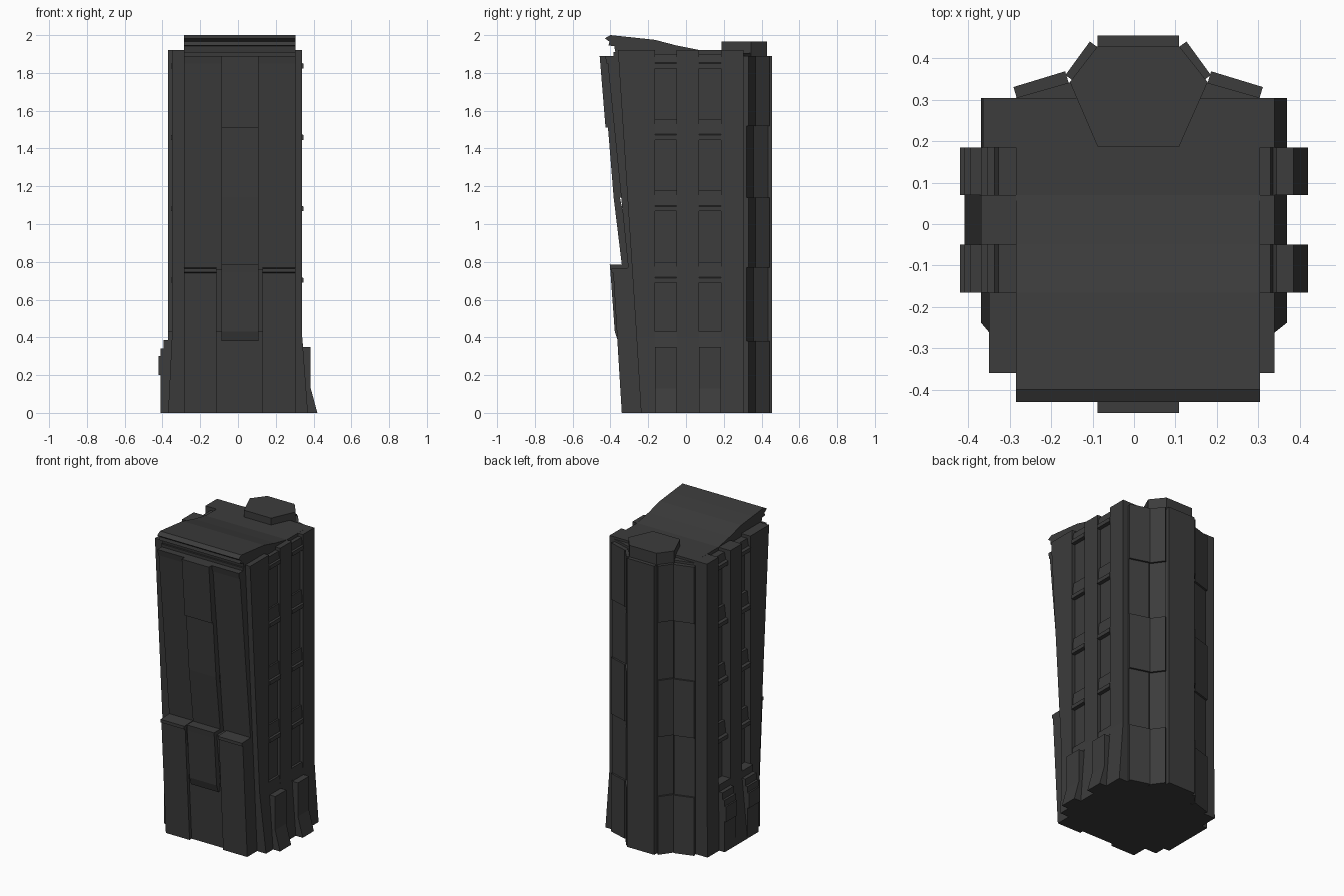
import bpy, bmesh
from mathutils import Vector

if "Cube" in bpy.data.objects:
    bpy.data.objects.remove(bpy.data.objects["Cube"])

mat = bpy.data.materials.new("dark_concrete")
mat.diffuse_color = (0.045, 0.045, 0.045, 1)
mat.use_nodes = True
mat.node_tree.nodes["Principled BSDF"].inputs["Base Color"].default_value = mat.diffuse_color


def loft(name, a, b):
    """Closed solid between two matching rings of 3D points."""
    bm = bmesh.new()
    va = [bm.verts.new(p) for p in a]
    vb = [bm.verts.new(p) for p in b]
    n = len(va)
    bm.faces.new(va)
    bm.faces.new(vb)
    for i in range(n):
        j = (i + 1) % n
        bm.faces.new((va[i], va[j], vb[j], vb[i]))
    bmesh.ops.recalc_face_normals(bm, faces=bm.faces)
    me = bpy.data.meshes.new(name)
    bm.to_mesh(me)
    bm.free()
    me.materials.append(mat)
    ob = bpy.data.objects.new(name, me)
    bpy.context.collection.objects.link(ob)
    return ob


def prism_x(name, yz, x0, x1):
    return loft(name, [(x0, y, z) for y, z in yz], [(x1, y, z) for y, z in yz])


def prism_y(name, xz, y0, y1):
    return loft(name, [(x, y0, z) for x, z in xz], [(x, y1, z) for x, z in xz])


def prism_z(name, xy, z0, z1):
    return loft(name, [(x, y, z0) for x, y in xy], [(x, y, z1) for x, y in xy])


XL, XR = -0.285, 0.305      # main block width
CL, CR = -0.088, 0.109      # centre bay width
MID = 0.01                  # axis of the tower

# Main leaning core and faceted back core
prism_x("core", [(-0.29, 0), (-0.29, 0.70), (-0.385, 1.91), (0.305, 1.91), (0.305, 0)], XL, XR)
back = [(XR, 0.30), (XR, 0.305), (0.165, 0.345), (CR, 0.43),
        (CL, 0.43), (-0.145, 0.345), (XL, 0.305), (XL, 0.30)]
prism_z("back_core", back, 0, 1.905)
prism_z("back_strip", [(CL, 0.40), (CR, 0.40), (CR, 0.455), (CL, 0.455)], 0, 1.89)

# Raised and shallow panels on the back facets
levels = [0, 0.38, 0.77, 1.14, 1.52, 1.89]
facets = [("wing_panel", (0.305, 0.31), (0.18, 0.348)),
          ("chamfer_panel", (0.168, 0.347), (0.109, 0.428))]
for name, p, q in facets:
    p, q = Vector(p), Vector(q)
    d = (q - p).normalized()
    nrm = Vector((-d.y, d.x))
    if nrm.y < 0:
        nrm = -nrm
    for i in range(5):
        t = 0.022 if i % 2 == 0 else 0.010
        quad = [p - nrm * 0.01, q - nrm * 0.01, q + nrm * t, p + nrm * t]
        for s in (1, -1):
            prism_z(name, [(MID + s * (v.x - MID), v.y) for v in quad], levels[i], levels[i + 1])

# Rooftop hexagonal penthouse
prism_z("penthouse", [(CL, 0.187), (-0.155, 0.343), (CL, 0.43), (CR, 0.43),
                      (0.178, 0.343), (CR, 0.187)], 1.88, 1.965)

# Sloped roof with overhanging front lip
prism_x("roof", [(-0.43, 1.983), (-0.40, 2.0), (-0.285, 1.988), (-0.165, 1.975), (-0.05, 1.945),
                 (0.07, 1.921), (0.305, 1.92), (0.305, 1.89), (-0.37, 1.89),
                 (-0.38, 1.942), (-0.41, 1.945), (-0.405, 1.965)], XL, XR)

# Upper front: side columns with caps, stepped centre bay
for x0, x1 in ((XL, CL), (CR, XR)):
    prism_x("upper_column", [(-0.305, 0.76), (-0.417, 1.88), (-0.36, 1.88), (-0.27, 0.76)], x0, x1)
    prism_x("column_cap", [(-0.42, 1.85), (-0.428, 1.89), (-0.36, 1.89), (-0.36, 1.85)], x0, x1)
for z0, z1, y0, y1 in ((0.77, 1.14, -0.338, -0.383), (1.14, 1.51, -0.383, -0.413),
                       (1.51, 1.89, -0.426, -0.457)):
    prism_x("centre_bay", [(y0, z0), (y1, z1), (-0.35, z1), (-0.27, z0)], CL, CR)

# Lower front: two columns, hung centre panel, recessed entrance
for x0, x1 in ((XL, CL - 0.025), (CR + 0.022, XR)):
    prism_x("lower_column", [(-0.34, 0), (-0.385, 0.74), (-0.395, 0.745), (-0.395, 0.765),
                             (-0.27, 0.77), (-0.27, 0)], x0, x1)
prism_x("entrance_back", [(-0.318, 0), (-0.345, 0.43), (-0.27, 0.43), (-0.27, 0)], CL - 0.025, CR + 0.022)
prism_x("entrance_jamb", [(-0.33, 0.38), (-0.375, 0.76), (-0.27, 0.76), (-0.27, 0.38)], CL - 0.025, CR + 0.022)
prism_x("entrance_panel", [(-0.36, 0.38), (-0.377, 0.43), (-0.40, 0.745), (-0.404, 0.785),
                           (-0.27, 0.785), (-0.27, 0.38)], CL, CR)

# Side piers: front one leans, all flare out at the foot
sides = [("right", 0.30, 0.32, (0.34, 0.34, 0.34), (0.37, 0.37, 0.37)),
         ("left", -0.28, -0.31, (-0.35, -0.37, -0.365), (-0.37, -0.41, -0.37))]
ribs = ((-0.165, -0.05), (0.07, 0.185))
for side, inner, chan, tops, feet in sides:
    prism_x(side + "_channel_wall", [(-0.19, 0), (-0.19, 1.90), (0.20, 1.90), (0.20, 0)], inner, chan)
    rings = []
    for z, yf, xo in ((1.92, -0.36, tops[0]), (0.40, -0.262, tops[0]), (0, -0.238, feet[0])):
        rings.append([(inner, yf, z), (xo, yf, z), (xo, -0.165, z), (inner, -0.165, z)])
    loft(side + "_front_pier", rings[0], rings[1])
    loft(side + "_front_pier_foot", rings[1], rings[2])
    for i, (y0, y1) in ((1, (-0.05, 0.07)), (2, (0.185, 0.305))):
        prism_y(side + "_pier", [(inner, 0), (inner, 1.92), (tops[i], 1.92), (tops[i], 0.40), (feet[i], 0)], y0, y1)
    for y0, y1 in ribs:
        # window ledges in the channels
        s = 1 if side == "right" else -1
        depth = 0.026 if s > 0 else 0.045
        for k in range(4):
            z = 0.69 + 0.378 * k
            top = min(z + 0.11, 1.90)
            prism_y(side + "_ledge", [(inner, z), (chan + s * depth, z), (chan + s * depth, z + 0.025),
                                      (chan + s * depth * 0.6, z + 0.03),
                                      (chan + s * depth * 0.4, top), (inner, top)], y0, y1)

# Buttress blocks at the foot of each channel
right_foot = [(0.30, 0), (0.30, 0.43), (0.335, 0.43), (0.345, 0.35), (0.385, 0.35), (0.385, 0.13), (0.42, 0)]
left_foot = [(-0.28, 0), (-0.28, 0.43), (-0.37, 0.43), (-0.37, 0.385), (-0.395, 0.385), (-0.395, 0.34),
             (-0.41, 0.34), (-0.41, 0.30), (-0.42, 0.30), (-0.42, 0.20), (-0.41, 0.20), (-0.41, 0)]
for y0, y1 in ribs:
    prism_y("right_buttress", right_foot, y0, y1)
    prism_y("left_buttress", left_foot, y0, y1)
